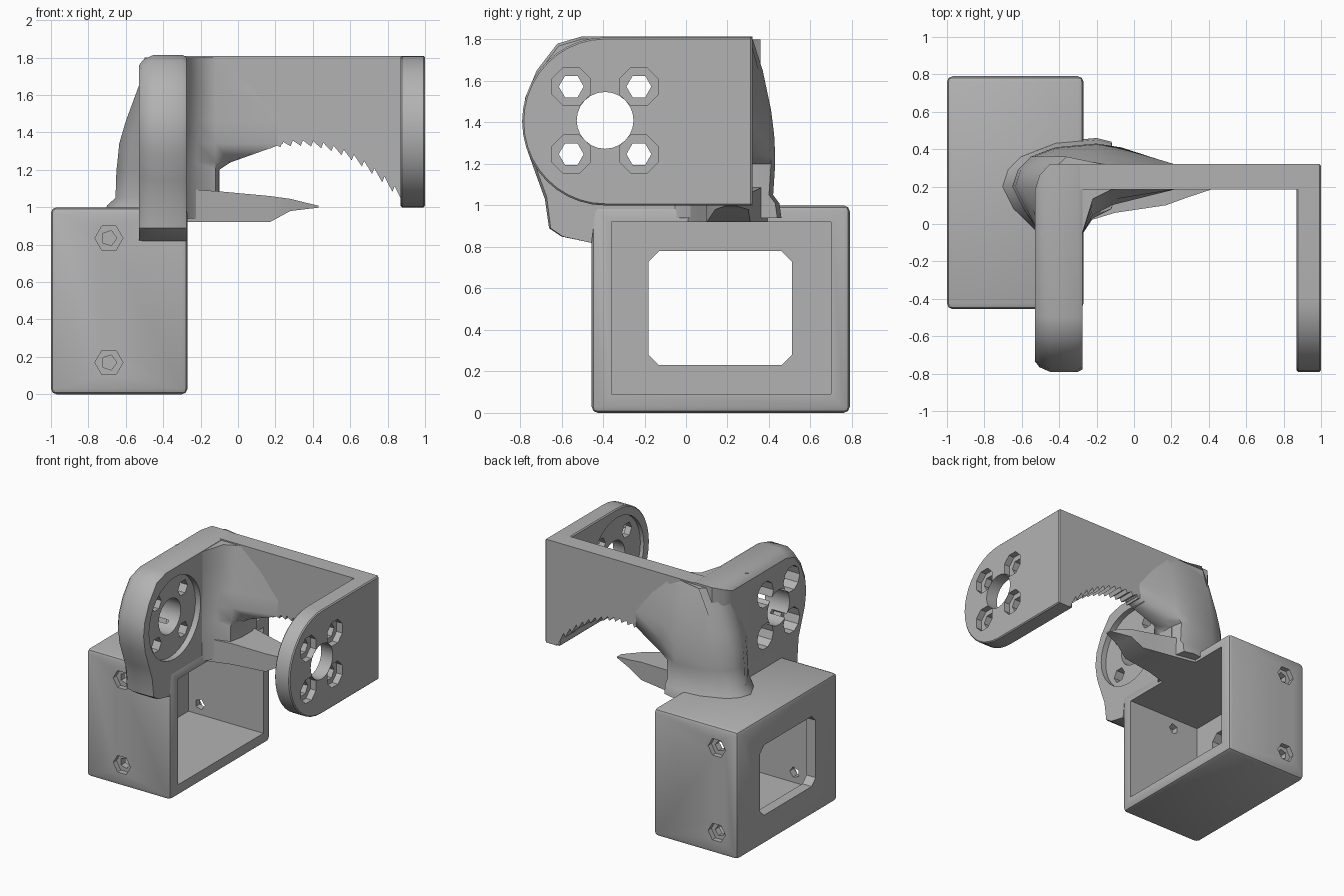
import bpy, bmesh
from math import sin, cos, pi, radians

cube = bpy.data.objects.get("Cube")
if cube:
    bpy.data.objects.remove(cube)

grey = bpy.data.materials.new("plain grey")
grey.use_nodes = True
GREY = (0.45, 0.45, 0.45, 1)
grey.diffuse_color = GREY
grey.node_tree.nodes["Principled BSDF"].inputs["Base Color"].default_value = GREY


def place(axis, a, u, v):
    return {"x": (a, u, v), "y": (u, a, v), "z": (u, v, a)}[axis]


def loft(name, axis, rings):
    """Skin a list of (offset, outline) rings along an axis and cap both ends."""
    bm = bmesh.new()
    rows = [[bm.verts.new(place(axis, a, u, v)) for u, v in pts] for a, pts in rings]
    n = len(rows[0])
    for lo, hi in zip(rows, rows[1:]):
        for i in range(n):
            j = (i + 1) % n
            bm.faces.new((lo[i], lo[j], hi[j], hi[i]))
    bm.faces.new(rows[0])
    bm.faces.new(rows[-1])
    bmesh.ops.recalc_face_normals(bm, faces=bm.faces)
    mesh = bpy.data.meshes.new(name)
    bm.to_mesh(mesh)
    bm.free()
    mesh.materials.append(grey)
    ob = bpy.data.objects.new(name, mesh)
    bpy.context.collection.objects.link(ob)
    return ob


def prism(name, axis, a, b, pts):
    return loft(name, axis, [(a, pts), (b, pts)])


def rect(u0, u1, v0, v1, c=0.0):
    """Rectangle outline, with corners cut by c."""
    if not c:
        return [(u0, v0), (u1, v0), (u1, v1), (u0, v1)]
    return [(u0 + c, v0), (u1 - c, v0), (u1, v0 + c), (u1, v1 - c),
            (u1 - c, v1), (u0 + c, v1), (u0, v1 - c), (u0, v0 + c)]


def ngon(u, v, r, n, turn=0.0):
    return [(u + r * cos(turn + 2 * pi * i / n), v + r * sin(turn + 2 * pi * i / n))
            for i in range(n)]


def apply_all(ob):
    bpy.context.view_layer.objects.active = ob
    for m in list(ob.modifiers):
        bpy.ops.object.modifier_apply(modifier=m.name)


def bevel(ob, width, segments=2):
    m = ob.modifiers.new("bevel", "BEVEL")
    m.width, m.segments, m.limit_method = width, segments, "ANGLE"
    m.angle_limit = radians(40)
    apply_all(ob)


def cut(ob, axis, a, b, pts):
    cutter = prism("cutter", axis, a, b, pts)
    cutter.hide_render = True
    m = ob.modifiers.new("cut", "BOOLEAN")
    m.operation, m.object, m.solver = "DIFFERENCE", cutter, "EXACT"
    apply_all(ob)
    bpy.data.objects.remove(cutter)


def smooth(ob, angle=35):
    bpy.ops.object.select_all(action="DESELECT")
    ob.select_set(True)
    bpy.context.view_layer.objects.active = ob
    bpy.ops.object.shade_smooth_by_angle(angle=radians(angle))


# Housing: hollow box open on one side, window in the opposite wall
housing = prism("housing", "z", 0, 1, rect(-1, -0.27, -0.455, 0.79))
bevel(housing, 0.03)
cut(housing, "x", -0.92, 0, rect(-0.36, 0.7, 0.09, 0.92))
cut(housing, "x", -1.1, -0.8, rect(-0.18, 0.51, 0.23, 0.78, 0.05))

# Screw holes with hexagonal pockets in the front and back walls
for x, face, inward in ((-0.69, -0.455, 1), (-0.82, 0.79, -1)):
    for z in (0.17, 0.835):
        cut(housing, "y", face - 0.1 * inward, face + 0.04 * inward, ngon(x, z, 0.075, 6))
        cut(housing, "y", face - 0.1 * inward, face + 0.2 * inward, ngon(x, z, 0.042, 5))
smooth(housing)

# Hinge layout shared by both side plates
HY, HZ = -0.39, 1.41
screws = [(HY + sy * 0.163, HZ + sz * 0.163) for sy in (-1, 1) for sz in (-1, 1)]

# Outer side plate with rounded front end
arc = [(HY + 0.4 * cos(t), 1.405 + 0.405 * sin(t))
       for t in [pi / 2 + pi * i / 20 for i in range(21)]]
outer_plate = prism("outer_side_plate", "x", 0.87, 1.0, [(0.32, 1.0), (0.32, 1.81)] + arc)
bevel(outer_plate, 0.008, 1)
cut(outer_plate, "x", 0.8, 0.9, ngon(HY, HZ, 0.33, 32))
cut(outer_plate, "x", 0.8, 1.1, ngon(HY, HZ, 0.137, 24))
for y, z in screws:
    cut(outer_plate, "x", 0.95, 1.1, ngon(y, z, 0.1, 8, pi / 8))
    cut(outer_plate, "x", 0.8, 1.1, ngon(y, z, 0.06, 6))
smooth(outer_plate)

# Inner side plate: thicker, tapered on its outside, with a lip over the housing front
outline = [(0.32, 1.815), (-0.5, 1.815), (-0.62, 1.78), (-0.72, 1.65), (-0.775, 1.52),
           (-0.79, 1.41), (-0.77, 1.28), (-0.72, 1.14), (-0.68, 1.03), (-0.66, 0.89),
           (-0.6, 0.85), (-0.457, 0.82), (-0.44, 0.96), (0.32, 0.96)]


def shrink(k):
    return [(HY + (y - HY) * k if y < 0 else y - (1 - k), HZ + (z - HZ) * (k if z > 1 else 1))
            for y, z in outline]


inner_plate = loft("inner_side_plate", "x", [(-0.53, shrink(0.86)), (-0.505, shrink(0.94)),
                                             (-0.45, outline), (-0.3, outline),
                                             (-0.275, shrink(0.97))])
cut(inner_plate, "x", -0.32, -0.2, ngon(HY, HZ, 0.32, 32))
cut(inner_plate, "x", -0.7, -0.1, ngon(HY, HZ, 0.137, 24))
for y, z in screws:
    cut(inner_plate, "x", -0.7, -0.4, ngon(y, z, 0.1, 10))
    cut(inner_plate, "x", -0.7, -0.1, ngon(y, z, 0.06, 6))
smooth(inner_plate)

# Back wall with a serrated arch along its lower edge
teeth = []
steps = 18
for i in range(steps + 1):
    x = -0.1 + 0.98 * i / steps
    z = 1.34 - (0.65 if x < 0.33 else 1.0) * (x - 0.33) ** 2
    teeth += [(x, z - 0.012), (x + 0.012, z + 0.018)]
wall = [(-0.45, 1.0), (-0.1, 1.0)] + teeth + [(0.9, 1.0), (0.99, 1.0), (0.99, 1.81), (-0.45, 1.81)]
prism("back_wall", "y", 0.185, 0.32, wall)

# Swollen neck joining the wall, the inner plate and the housing
def neck_ring(left, back, right, front):
    return [(left, 0.2), (left + 0.03, 0.29), (left + 0.1, 0.36), (-0.42, back - 0.02),
            (-0.2, back), (min(right, -0.05) - 0.02, back - 0.02), (right, 0.31),
            (right, 0.19), (-0.12, front), (-0.22, front - 0.05), (-0.28, -0.06),
            (-0.5, -0.06), (left + 0.06, 0.08)]


neck = loft("neck", "z", [(z, neck_ring(*p)) for z, p in (
    (0.94, (-0.72, 0.46, -0.1, 0.08)), (1.01, (-0.70, 0.45, -0.1, 0.08)),
    (1.05, (-0.655, 0.42, -0.1, 0.08)), (1.2, (-0.65, 0.43, -0.1, 0.08)),
    (1.24, (-0.645, 0.43, -0.04, 0.09)), (1.34, (-0.635, 0.425, 0.24, 0.1)),
    (1.46, (-0.6, 0.41, 0.25, 0.13)), (1.65, (-0.53, 0.37, 0.1, 0.16)),
    (1.8, (-0.46, 0.322, -0.06, 0.184)))])
smooth(neck, 50)

# Pointed spur below the arch
spur = loft("spur", "x", [(x, rect(y0, y1, z0, z1)) for x, y0, y1, z0, z1 in (
    (-0.3, 0.0, 0.4, 0.92, 1.1), (-0.1, 0.06, 0.36, 0.92, 1.085),
    (0.17, 0.1, 0.31, 0.92, 1.06), (0.28, 0.14, 0.3, 0.98, 1.045),
    (0.43, 0.19, 0.24, 0.998, 1.008))])
smooth(spur, 30)
